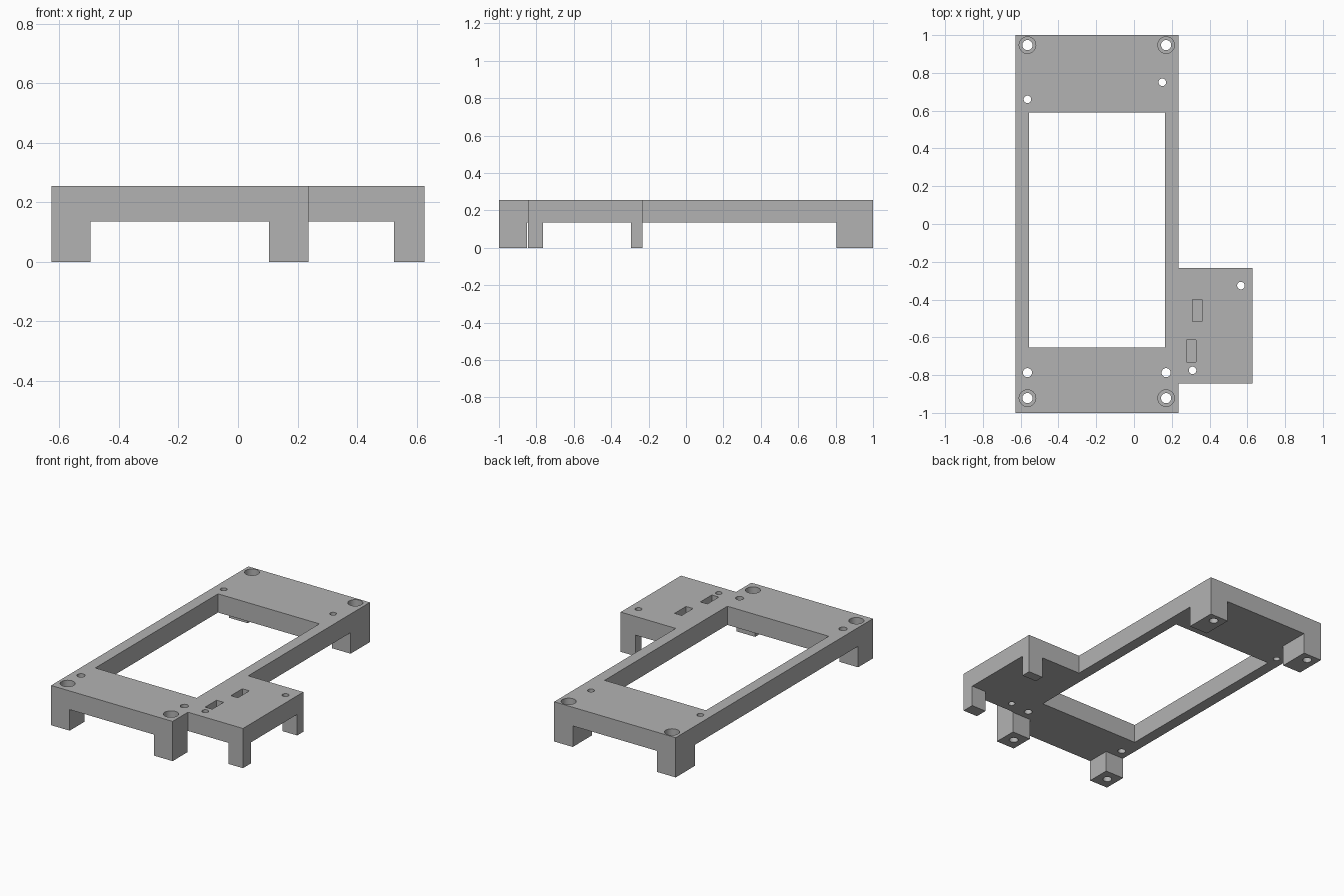
import bpy
import bmesh
from mathutils import Matrix

TOP, UNDER = 0.255, 0.135

cube = bpy.data.objects.get("Cube")
if cube:
    bpy.data.objects.remove(cube, do_unlink=True)

grey = bpy.data.materials.new("plain grey")
grey.use_nodes = True
grey.diffuse_color = (0.45, 0.45, 0.45, 1)
grey.node_tree.nodes["Principled BSDF"].inputs["Base Color"].default_value = grey.diffuse_color


def make_object(name, bm):
    bmesh.ops.recalc_face_normals(bm, faces=bm.faces)
    mesh = bpy.data.meshes.new(name)
    bm.to_mesh(mesh)
    bm.free()
    mesh.materials.append(grey)
    obj = bpy.data.objects.new(name, mesh)
    bpy.context.collection.objects.link(obj)
    return obj


def prism(name, outline, z0, z1):
    bm = bmesh.new()
    face = bm.faces.new([bm.verts.new((x, y, z0)) for x, y in outline])
    ext = bmesh.ops.extrude_face_region(bm, geom=[face])
    moved = [v for v in ext["geom"] if isinstance(v, bmesh.types.BMVert)]
    bmesh.ops.translate(bm, verts=moved, vec=(0, 0, z1 - z0))
    return make_object(name, bm)


def box(name, x0, x1, y0, y1, z0, z1):
    return prism(name, [(x0, y0), (x1, y0), (x1, y1), (x0, y1)], z0, z1)


def cylinder(name, x, y, r, z0, z1):
    bm = bmesh.new()
    bmesh.ops.create_cone(bm, cap_ends=True, segments=32, radius1=r, radius2=r,
                          depth=z1 - z0, matrix=Matrix.Translation((x, y, (z0 + z1) / 2)))
    return make_object(name, bm)


def combine(target, tool, operation):
    tool.hide_render = True
    mod = target.modifiers.new(operation, 'BOOLEAN')
    mod.operation = operation
    mod.solver = 'EXACT'
    mod.object = tool
    bpy.context.view_layer.objects.active = target
    bpy.ops.object.modifier_apply(modifier=mod.name)
    bpy.data.objects.remove(tool, do_unlink=True)


# Deck: long plate with a side shelf
L, R, S = -0.627, 0.236, 0.627
SHELF_FRONT, SHELF_BACK = -0.845, -0.233
frame = prism("mounting_frame", [
    (L, -1), (R, -1), (R, SHELF_FRONT), (S, SHELF_FRONT),
    (S, SHELF_BACK), (R, SHELF_BACK), (R, 1), (L, 1)], UNDER, TOP)

# Legs under the plate corners and the shelf's outer corners
legs = [(x, x + 0.132, y0, y1) for x in (L, R - 0.132)
        for y0, y1 in ((-1, -0.85), (0.805, 1))]
legs += [(0.523, S, SHELF_FRONT, -0.765), (0.523, S, -0.295, SHELF_BACK)]
for leg in legs:
    combine(frame, box("leg", *leg, 0, UNDER + 0.05), 'UNION')

# Central window
combine(frame, box("window_cutter", -0.555, 0.165, -0.655, 0.59, -0.1, 0.4), 'DIFFERENCE')

# Counterbored screw holes through the plate legs
for x in (-0.564, 0.17):
    for y in (-0.922, 0.947):
        combine(frame, cylinder("bore_cutter", x, y, 0.044, 0.12, 0.4), 'DIFFERENCE')
        combine(frame, cylinder("screw_cutter", x, y, 0.027, -0.1, 0.2), 'DIFFERENCE')

# Small through holes
for x, y, r in ((-0.564, 0.66, 0.02), (0.15, 0.75, 0.02), (-0.564, -0.787, 0.024),
                (0.17, -0.787, 0.024), (0.566, -0.326, 0.02), (0.31, -0.775, 0.02)):
    combine(frame, cylinder("hole_cutter", x, y, r, -0.1, 0.4), 'DIFFERENCE')

# Blind slots in the shelf
for x, y in ((0.335, -0.457), (0.303, -0.672)):
    combine(frame, box("slot_cutter", x - 0.025, x + 0.025, y - 0.058, y + 0.058,
                       TOP - 0.05, 0.4), 'DIFFERENCE')

# Smooth hole walls, crisp edges
bpy.ops.object.select_all(action='DESELECT')
frame.select_set(True)
bpy.context.view_layer.objects.active = frame
bpy.ops.object.shade_smooth_by_angle(angle=0.5)
